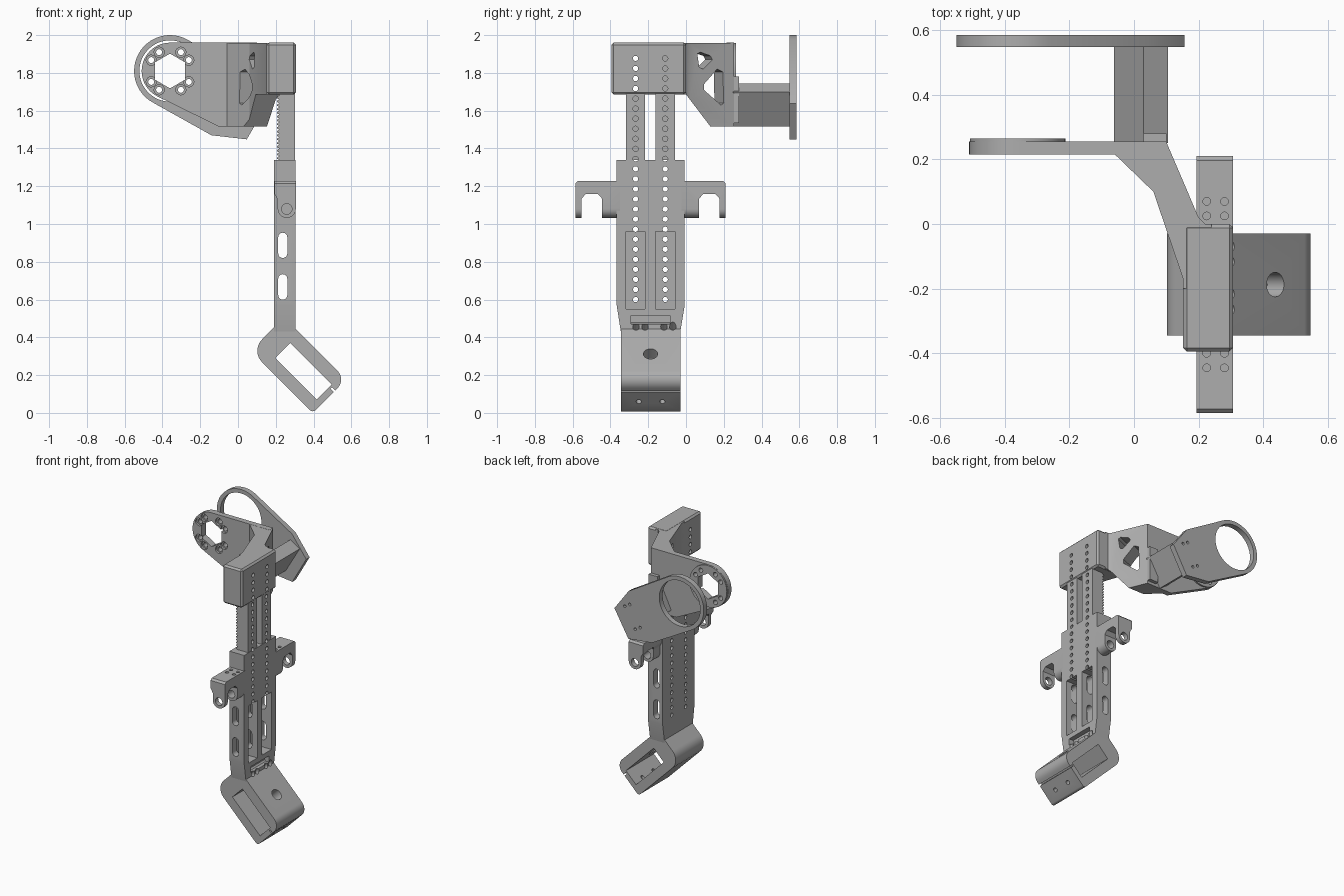
import bpy, bmesh
from math import sin, cos, pi, radians, sqrt
from mathutils import Vector, Matrix

default_cube = bpy.data.objects.get("Cube")
if default_cube:
    bpy.data.objects.remove(default_cube)

grey = bpy.data.materials.new("matte grey")
grey.use_nodes = True
grey.diffuse_color = (0.42, 0.42, 0.42, 1)
grey.node_tree.nodes["Principled BSDF"].inputs["Base Color"].default_value = grey.diffuse_color

parts = []


def prism_into(bm, points, axis, start, end):
    """Extrude a flat outline along an axis: x takes (y,z), y takes (x,z), z takes (x,y)."""
    place = {"x": lambda a, b, d: (d, a, b),
             "y": lambda a, b, d: (a, d, b),
             "z": lambda a, b, d: (a, b, d)}[axis]
    low = [bm.verts.new(place(a, b, start)) for a, b in points]
    high = [bm.verts.new(place(a, b, end)) for a, b in points]
    faces = [bm.faces.new(low), bm.faces.new(high[::-1])]
    for i in range(len(points)):
        j = (i + 1) % len(points)
        faces.append(bm.faces.new((low[j], low[i], high[i], high[j])))
    bmesh.ops.recalc_face_normals(bm, faces=faces)
    return low + high


def rod_into(bm, centre, direction, radius, length, sides=16):
    turn = Vector(direction).to_track_quat("Z", "Y").to_matrix().to_4x4()
    bmesh.ops.create_cone(bm, cap_ends=True, segments=sides, radius1=radius, radius2=radius,
                          depth=length, matrix=Matrix.Translation(centre) @ turn)


def finish(name, bm):
    mesh = bpy.data.meshes.new(name)
    bm.to_mesh(mesh)
    bm.free()
    obj = bpy.data.objects.new(name, mesh)
    bpy.context.collection.objects.link(obj)
    return obj


def part(name, points, axis, start, end):
    bm = bmesh.new()
    prism_into(bm, points, axis, start, end)
    obj = finish(name, bm)
    obj.data.materials.append(grey)
    parts.append(obj)
    return obj


def apply_modifiers(obj):
    graph = bpy.context.evaluated_depsgraph_get()
    obj.data = bpy.data.meshes.new_from_object(obj.evaluated_get(graph))
    obj.modifiers.clear()


def carve(bm, *targets, operation="DIFFERENCE"):
    cutter = finish("cutter", bm)
    cutter.hide_render = True
    for obj in targets:
        mod = obj.modifiers.new("carve", "BOOLEAN")
        mod.operation, mod.solver, mod.object = operation, "EXACT", cutter
        apply_modifiers(obj)
    bpy.data.objects.remove(cutter)


def box(a0, a1, b0, b1):
    return [(a0, b0), (a1, b0), (a1, b1), (a0, b1)]


def arc(cx, cy, r, a0, a1, steps=12):
    angles = [radians(a0 + (a1 - a0) * i / steps) for i in range(steps + 1)]
    return [(cx + r * cos(a), cy + r * sin(a)) for a in angles]


def diagonal(points):
    """Turn foot coordinates (along, across) into x and z."""
    return [((p + q) / sqrt(2), (q - p) / sqrt(2)) for p, q in points]


MID_Y = -0.1875
HUB_X, HUB_Z = -0.36, 1.81
rail_spans = [(-0.317, -0.217), (-0.162, -0.058)]

# Column with two channels, slotted webs and a tapered lower end
column = part("column", [(-0.345, 0.43), (-0.03, 0.43), (-0.007, 0.57), (-0.007, 1.34),
                         (-0.367, 1.34), (-0.367, 0.57)], "x", 0.19, 0.305)
bm = bmesh.new()
for y0, y1 in rail_spans:
    prism_into(bm, box(y0, y1, 0.55, 0.96), "x", 0.204, 0.4)
prism_into(bm, box(-0.29, -0.085, 0.47, 0.515), "x", 0.27, 0.4)
carve(bm, column)
bm = bmesh.new()
for low in (0.60, 0.82):
    slot = arc(0.237, low + 0.11, 0.024, 0, 180) + arc(0.237, low + 0.024, 0.024, 180, 360)
    prism_into(bm, slot, "y", -0.5, 0.1)
carve(bm, column)

# Rails with a toothed rear edge
rails = []
for side, (y0, y1) in zip(("front", "rear"), rail_spans):
    rails.append(part(side + "_rail", box(y0, y1, 1.33, 1.72), "x", 0.217, 0.302))
    teeth = [(0.219, 1.34)]
    for i in range(17):
        z = 1.34 + i * 0.02
        teeth += [(0.207, z + 0.005), (0.207, z + 0.012), (0.219, z + 0.02)]
    part(side + "_rack", teeth, "y", y0, y1)

# Head block
head = part("head_block", box(-0.395, 0, 1.685, 1.96), "x", 0.152, 0.307)
bevel = head.modifiers.new("bevel", "BEVEL")
bevel.width, bevel.segments = 0.012, 1
apply_modifiers(head)

# Adjustment holes through head, rails and column
bm = bmesh.new()
for y in (-0.267, -0.11):
    for i in range(25):
        rod_into(bm, (0.25, y, 0.6 + i * 0.0532), (1, 0, 0), 0.014, 0.4, 12)
carve(bm, head, column, *rails)

# Angled strut with triangular windows
strut = part("strut", [(-0.06, 0.216), (0.06, 0.1), (0.152, -0.17), (0.152, -0.2), (0.24, -0.2),
                       (0.24, 0), (0.22, 0), (0.2, 0.02), (0.1, 0.254), (-0.06, 0.254)],
             "z", 1.515, 1.959)
bm = bmesh.new()
prism_into(bm, [(-0.5, 1.4), (0.13, 1.4), (0.13, 1.515), (0, 1.686), (-0.5, 1.686)], "x", -0.5, 0.6)
carve(bm, strut)
windows = [[(0.165, 1.82), (0.195, 1.805), (0.2, 1.64), (0.185, 1.63), (0.095, 1.71), (0.095, 1.74)],
           [(0.06, 1.9), (0.075, 1.91), (0.13, 1.89), (0.14, 1.87), (0.09, 1.82), (0.07, 1.83)]]
bm = bmesh.new()
for outline in windows:
    prism_into(bm, [((y - 0.137) / 0.92, z) for y, z in outline], "x", -0.25, 0.2)
bm.transform(Matrix.Translation((0.15, 0.137, 0)) @ Matrix.Rotation(radians(23), 4, "Z"))
carve(bm, strut)

# Hub plate with hexagonal opening and ring of countersunk holes
hub = part("hub_plate", arc(HUB_X, HUB_Z, 0.15, 90, 244, 24)
           + [(-0.1, 1.515), (0.1, 1.515), (0.1, 1.96)], "y", 0.215, 0.255)
boss = part("hub_boss", arc(HUB_X, HUB_Z, 0.148, 0, 352.5, 47), "y", 0.25, 0.265)
bolts = [(HUB_X + 0.115 * cos(radians(a)), HUB_Z + 0.115 * sin(radians(a)))
         for a in (30, 60, 120, 150, 210, 240, 300, 330)]
bm = bmesh.new()
prism_into(bm, arc(HUB_X, HUB_Z, 0.092, 30, 330, 5), "y", 0.1, 0.4)
for x, z in bolts:
    rod_into(bm, (x, 0.25, z), (0, 1, 0), 0.016, 0.2)
carve(bm, hub, boss)
bm = bmesh.new()
for x, z in bolts:
    rod_into(bm, (x, 0.215, z), (0, 1, 0), 0.027, 0.03)
carve(bm, hub)

# Ring plate, tilted thirty degrees about its ring
tilt = radians(-30)


def tilted(points):
    return [(HUB_X + u * cos(tilt) - v * sin(tilt), HUB_Z + u * sin(tilt) + v * cos(tilt))
            for u, v in points]


ring = part("ring_plate", tilted(arc(0, 0, 0.19, 90, 270, 32) + [(0.36, -0.185), (0.533, -0.11),
            (0.533, 0.11), (0.36, 0.185)]), "y", 0.547, 0.585)
bm = bmesh.new()
prism_into(bm, arc(0, 0, 0.162, 0, 352.5, 47), "y", 0.4, 0.7)
bmesh.ops.translate(bm, verts=bm.verts, vec=(HUB_X, 0, HUB_Z))
for x, z in tilted([(u, v) for u in (0.4, 0.445) for v in (-0.065, 0.1)]):
    rod_into(bm, (x, 0.585, z), (0, 1, 0), 0.01, 0.04, 12)
carve(bm, ring)

# Beam joining the ring plate to the strut, with its mounting flange
part("ring_beam", [(0.03, 1.745), (0.105, 1.7), (-0.005, 1.515), (-0.062, 1.555)], "y", 0.25, 0.55)
part("beam_flange", box(0.03, 0.1, 1.535, 1.78), "y", 0.25, 0.28)

# Side hooks, mirrored about the column
hook_outline = [(-0.35, 1.228), (-0.572, 1.228), (-0.585, 1.215), (-0.585, 1.03), (-0.552, 1.03),
                (-0.552, 1.135), (-0.53, 1.16), (-0.467, 1.16), (-0.445, 1.135),
                (-0.445, 1.03), (-0.35, 1.03)]
ear = [(0.306, 1.3), (0.193, 1.3), (0.193, 1.16), (0.21, 1.13)] + arc(0.258, 1.08, 0.048, 180, 360)
for side in ("front", "rear"):
    flip = side == "rear"
    hook = part(side + "_hook", [(2 * MID_Y - y if flip else y, z) for y, z in hook_outline],
                "x", 0.18, 0.32)
    bm = bmesh.new()
    prism_into(bm, ear, "y", -0.7, 0.4)
    carve(bm, hook, operation="INTERSECT")
    bm = bmesh.new()
    rod_into(bm, (0.258, MID_Y, 1.08), (0, 1, 0), 0.028, 1)
    for x in (0.225, 0.28):
        for y in (-0.4, -0.445):
            rod_into(bm, (x, 2 * MID_Y - y if flip else y, 1.228), (0, 0, 1), 0.012, 0.05, 12)
    carve(bm, hook)

# Slanted foot frame
foot = part("foot_frame", diagonal(arc(-0.1, 0.365, 0.085, 180, 270) + arc(0.26, 0.3, 0.02, -90, 0, 4)
            + arc(0.215, 0.465, 0.065, 0, 90) + [(-0.185, 0.53)]), "y", -0.345, -0.03)
bm = bmesh.new()
prism_into(bm, diagonal(box(-0.066, 0.244, 0.345, 0.457)), "y", -0.5, 0.2)
prism_into(bm, diagonal(box(0.255, 0.4, 0.437, 0.448)), "y", -0.5, 0.2)
carve(bm, foot)
bm = bmesh.new()
rod_into(bm, (0.435, MID_Y, 0.31), (1, 0, 1), 0.038, 0.16, 24)
for y in (-0.25, -0.125):
    rod_into(bm, (0.455, y, 0.06), (1, 0, -1), 0.014, 0.12)
carve(bm, foot)
bm = bmesh.new()
for y in (-0.265, -0.217, -0.117, -0.07):
    rod_into(bm, (0.3, y, 0.452), (1, 0, 1), 0.017, 0.06)
carve(bm, foot, column)

# Smooth rounded surfaces while keeping edges crisp
bpy.ops.object.select_all(action="DESELECT")
for obj in parts:
    obj.select_set(True)
bpy.context.view_layer.objects.active = parts[0]
bpy.ops.object.shade_smooth_by_angle(angle=radians(25))
